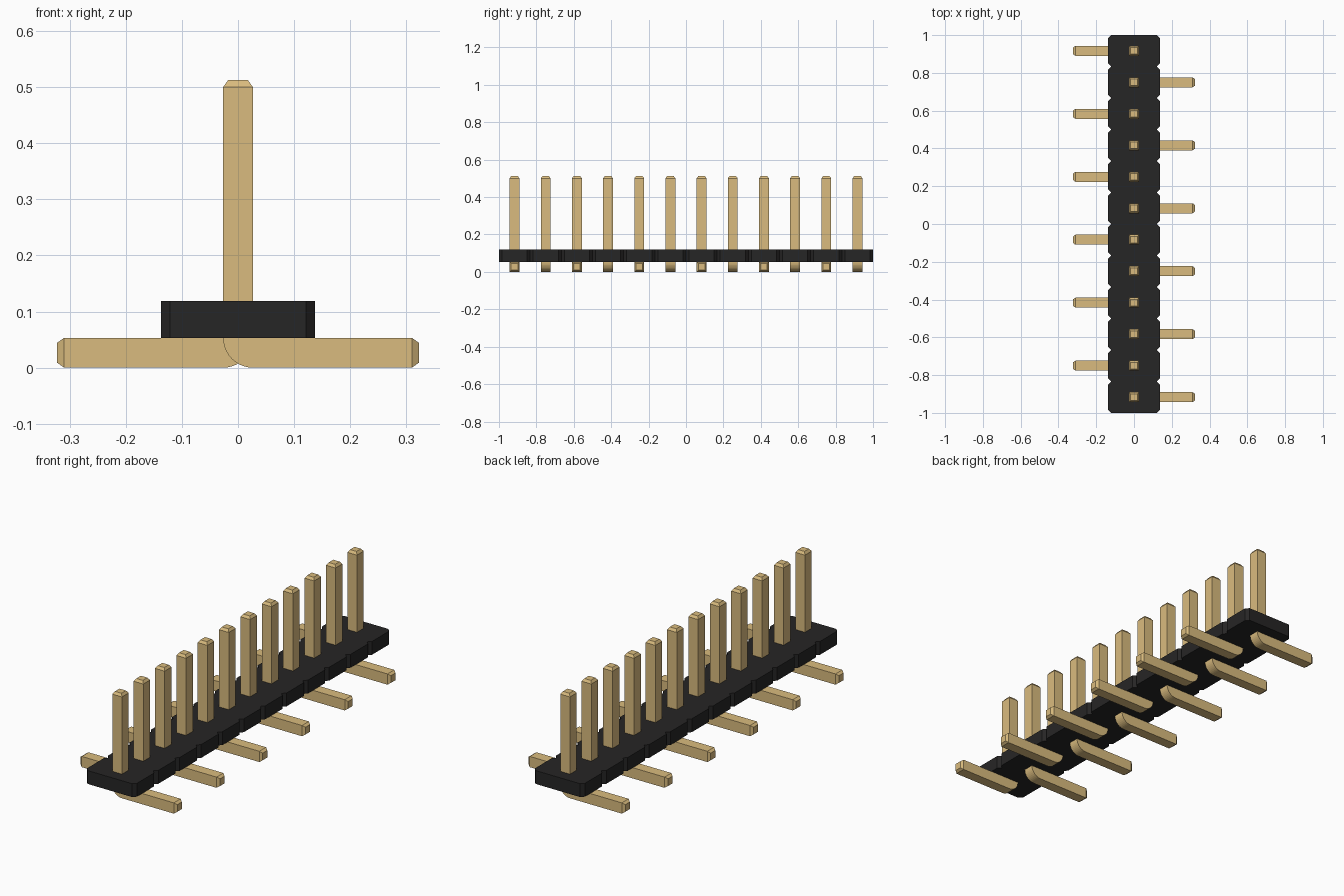
import bpy, bmesh, math

cube = bpy.data.objects.get("Cube")
if cube:
    bpy.data.objects.remove(cube, do_unlink=True)

COUNT = 12
PITCH = 2 / COUNT
HALF = 0.0265                 # half thickness of a pin
BASE_Z, TOP_Z = 0.053, 0.119  # housing height range
HALF_W, NOTCH = 0.137, 0.016  # housing half width and corner cut
TIP = 0.0125                  # taper at each pin end


def material(name, rgb):
    m = bpy.data.materials.new(name)
    m.use_nodes = True
    m.diffuse_color = (*rgb, 1)
    m.node_tree.nodes["Principled BSDF"].inputs["Base Color"].default_value = (*rgb, 1)
    return m


def prism(bm, points, offset):
    """Face from points, extruded along offset into a closed solid."""
    face = bm.faces.new([bm.verts.new(p) for p in points])
    new = bmesh.ops.extrude_face_region(bm, geom=[face], use_keep_orig=True)["geom"]
    bmesh.ops.translate(bm, vec=offset, verts=[v for v in new if isinstance(v, bmesh.types.BMVert)])
    bmesh.ops.recalc_face_normals(bm, faces=bm.faces)


def finish(bm, name, mat):
    mesh = bpy.data.meshes.new(name)
    bm.to_mesh(mesh)
    bm.free()
    mesh.materials.append(mat)
    obj = bpy.data.objects.new(name, mesh)
    bpy.context.collection.objects.link(obj)
    return obj


gold = material("gold metal", (0.70, 0.50, 0.21))
black = material("black plastic", (0.0194, 0.0188, 0.0188))

# Housing: one outline with a V notch between neighbouring cells
side = []
for i in range(COUNT):
    y = -1 + i * PITCH
    if i == 0:
        side.append((HALF_W - NOTCH, y))
    side += [(HALF_W, y + NOTCH), (HALF_W, y + PITCH - NOTCH), (HALF_W - NOTCH, y + PITCH)]
outline = side + [(-x, y) for x, y in reversed(side)]
bm = bmesh.new()
prism(bm, [(x, y, BASE_Z) for x, y in outline], (0, 0, TOP_Z - BASE_Z))
finish(bm, "housing", black)

# Pin: upright post, rounded outer bend and foot, with tapered ends
bend = 2 * HALF
arc = [(HALF - bend * math.cos(a), bend - bend * math.sin(a))
       for a in (math.pi / 2 * k / 10 for k in range(11))]
profile = [(HALF, 0.5), (-HALF, 0.5)] + arc + [(0.31, 0), (0.31, bend), (HALF, bend)]
bm = bmesh.new()
prism(bm, [(x, -HALF, z) for x, z in profile], (0, 2 * HALF, 0))
ends = [f for f in bm.faces
        if f.calc_center_median().z > 0.49 or f.calc_center_median().x > 0.30]
bmesh.ops.inset_individual(bm, faces=ends, thickness=TIP, depth=TIP)
pin = finish(bm, "pin_1", gold)

# Row of pins with feet alternating left and right
for i in range(COUNT):
    obj = pin if i == 0 else bpy.data.objects.new(f"pin_{i + 1}", pin.data)
    if i:
        bpy.context.collection.objects.link(obj)
    obj.location.y = -1 + (i + 0.5) * PITCH
    obj.rotation_euler.z = math.pi * (i % 2)
